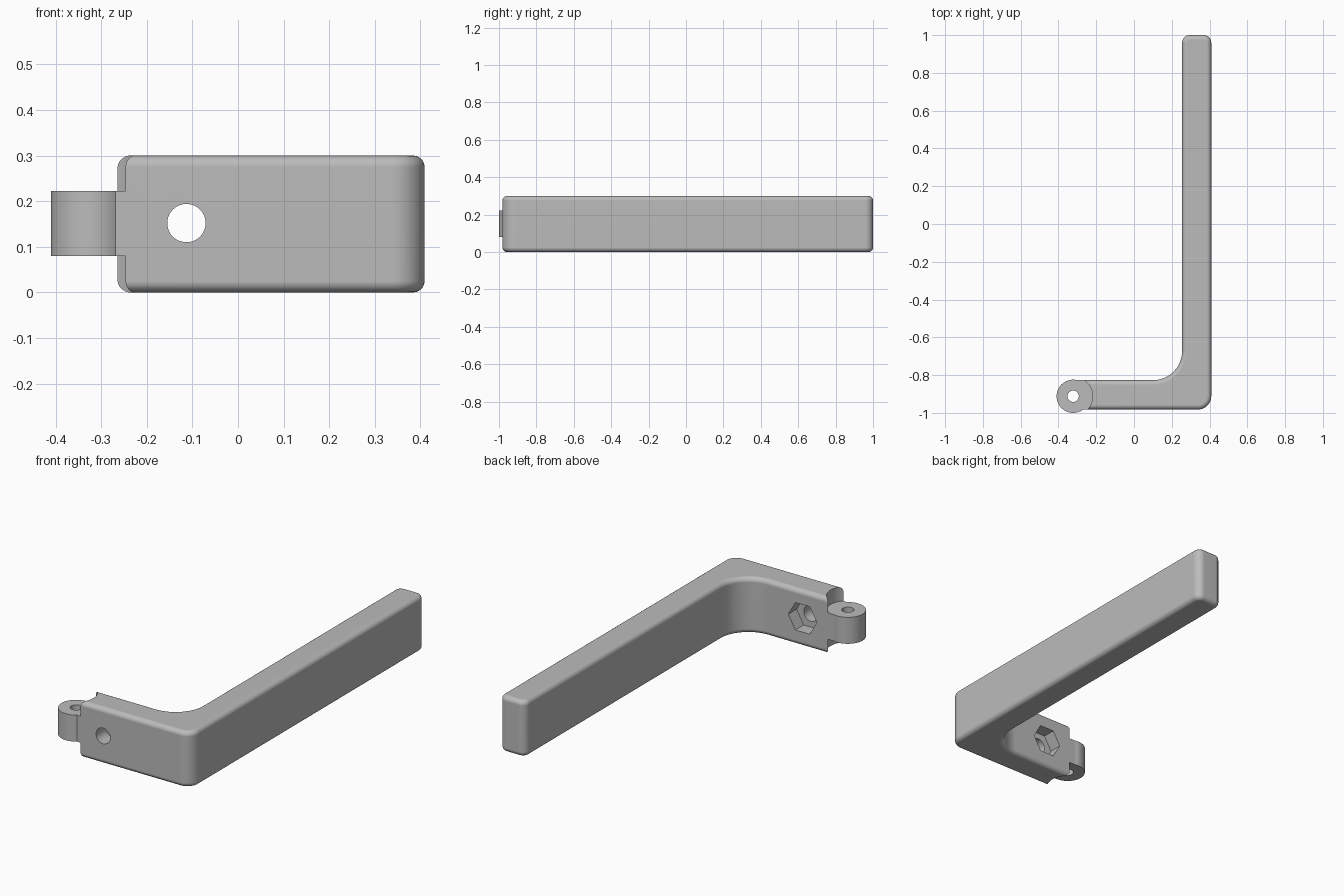
import bpy, bmesh, math
from mathutils import Vector

if "Cube" in bpy.data.objects:
    bpy.data.objects.remove(bpy.data.objects["Cube"], do_unlink=True)

HEIGHT = 0.30
PIVOT = Vector((-0.322, -0.912))      # hinge axis
LUG_LOW, LUG_HIGH = 0.08, 0.222
BOLT_X, BOLT_Z = -0.113, 0.152
BACK_Y = -0.827                       # rear face of the short arm

grey = bpy.data.materials.new("grey")
grey.use_nodes = True
grey.diffuse_color = (0.5, 0.5, 0.5, 1)
grey.node_tree.nodes["Principled BSDF"].inputs["Base Color"].default_value = (0.5, 0.5, 0.5, 1)


def fillet(a, p, b, r, steps=12):
    """Arc points that round the square corner p between a and b."""
    a, p, b = Vector(a), Vector(p), Vector(b)
    if r == 0:
        return [p]
    u, v = (a - p).normalized(), (b - p).normalized()
    centre = p + r * (u + v)
    angles = [math.pi / 2 * i / steps for i in range(steps + 1)]
    return [centre - r * (math.cos(t) * v + math.sin(t) * u) for t in angles]


def cylinder(name, xy, radius, low, high, sides=64):
    """Upright cylinder between two heights."""
    bpy.ops.mesh.primitive_cylinder_add(vertices=sides, radius=radius, depth=high - low,
                                        location=(xy[0], xy[1], (low + high) / 2))
    bpy.context.object.name = name
    return bpy.context.object


def cross_bar(name, radius, front, back, sides):
    """Prism along y through the bolt position."""
    bpy.ops.mesh.primitive_cylinder_add(vertices=sides, radius=radius, depth=back - front,
                                        location=(BOLT_X, (front + back) / 2, BOLT_Z),
                                        rotation=(math.pi / 2, math.pi / 6 if sides == 6 else 0, 0))
    bpy.context.object.name = name
    return bpy.context.object


def combine(target, tool, operation):
    mod = target.modifiers.new(tool.name, "BOOLEAN")
    mod.operation, mod.object, mod.solver = operation, tool, "EXACT"
    bpy.context.view_layer.objects.active = target
    bpy.ops.object.modifier_apply(modifier=mod.name)
    bpy.data.objects.remove(tool, do_unlink=True)


# L-shaped handle: corners with their rounding radii
corners = [((PIVOT.x, -0.982), 0), ((0.409, -0.982), 0.07), ((0.409, 1), 0.04),
           ((0.255, 1), 0.04), ((0.255, BACK_Y), 0.155), ((PIVOT.x, BACK_Y), 0)]
outline = []
for i, (p, r) in enumerate(corners):
    outline += fillet(corners[i - 1][0], p, corners[(i + 1) % len(corners)][0], r)

bm = bmesh.new()
base = bm.faces.new([bm.verts.new((p.x, p.y, 0)) for p in outline])
top = bmesh.ops.extrude_face_region(bm, geom=[base])["geom"]
bmesh.ops.translate(bm, vec=(0, 0, HEIGHT),
                    verts=[e for e in top if isinstance(e, bmesh.types.BMVert)])
bmesh.ops.recalc_face_normals(bm, faces=bm.faces)
# Soft rims around the top and bottom
rims = [e for e in bm.edges if abs(e.verts[0].co.z - e.verts[1].co.z) < 0.001]
bmesh.ops.bevel(bm, geom=rims, offset=0.025, segments=6, profile=0.5,
                affect="EDGES", clamp_overlap=False)
mesh = bpy.data.meshes.new("handle")
bm.to_mesh(mesh)
bm.free()
handle = bpy.data.objects.new("handle", mesh)
bpy.context.collection.objects.link(handle)
mesh.materials.append(grey)

# Hinge end: clearance above and below the lug, then the lug and its pin hole
combine(handle, cylinder("upper_clearance", PIVOT, 0.103, LUG_HIGH, 0.4), "DIFFERENCE")
combine(handle, cylinder("lower_clearance", PIVOT, 0.103, -0.1, LUG_LOW), "DIFFERENCE")
lug = cylinder("hinge_lug", PIVOT, 0.088, LUG_LOW, LUG_HIGH)
lug.data.materials.append(grey)
combine(handle, lug, "UNION")
combine(handle, cylinder("pin_hole", PIVOT, 0.03, -0.1, 0.4, 32), "DIFFERENCE")

# Bolt hole from the front and hexagonal nut pocket in the rear
combine(handle, cross_bar("bolt_hole", 0.042, -1.1, -0.7, 48), "DIFFERENCE")
combine(handle, cross_bar("nut_pocket", 0.085, BACK_Y - 0.07, -0.7, 6), "DIFFERENCE")

# Smooth rounds, crisp edges
bpy.ops.object.select_all(action="DESELECT")
handle.select_set(True)
bpy.context.view_layer.objects.active = handle
bpy.ops.object.shade_smooth_by_angle(angle=math.radians(30))
weighted = handle.modifiers.new("even_shading", "WEIGHTED_NORMAL")
weighted.keep_sharp = True
